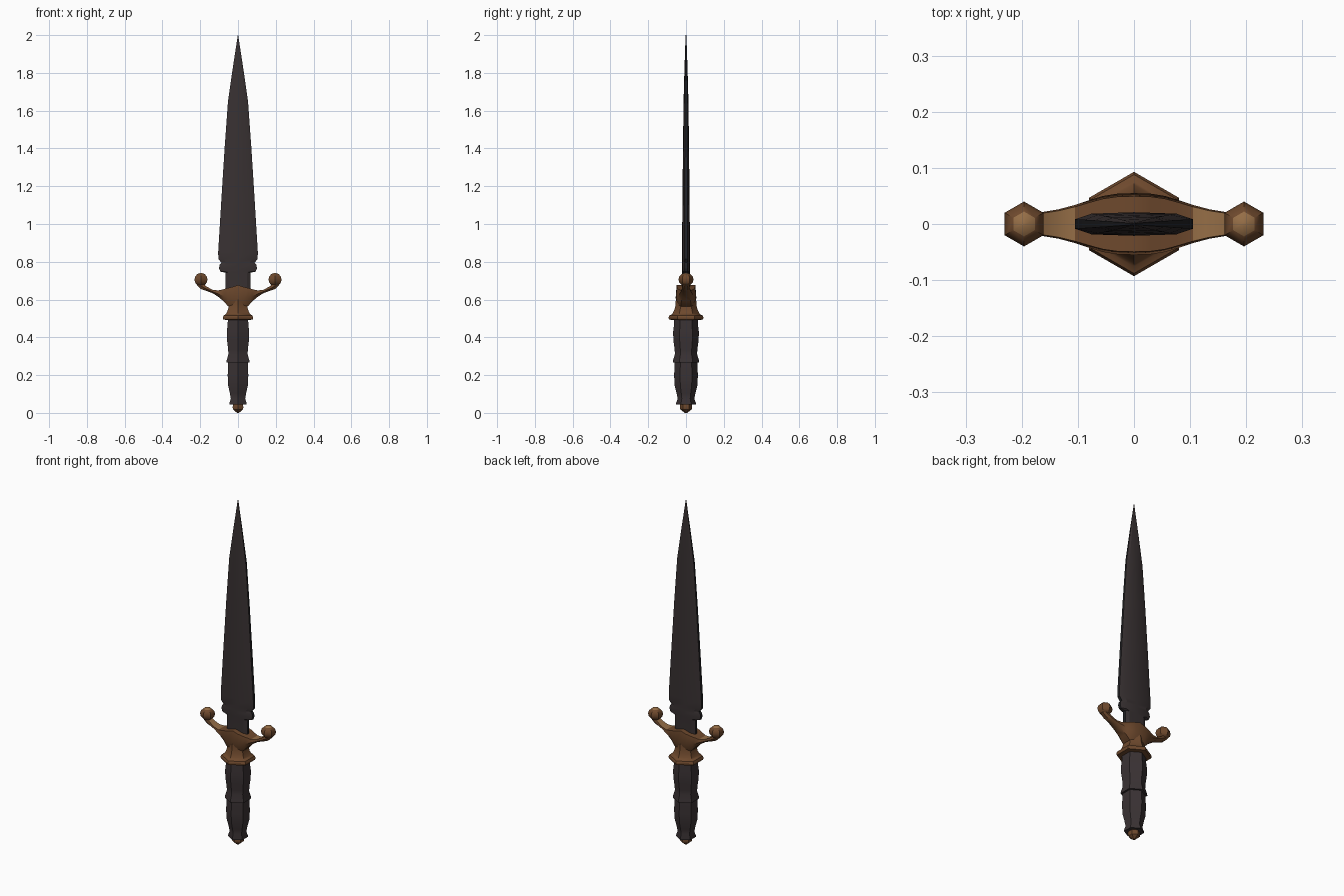
import bpy, bmesh, math
from mathutils import Vector

if "Cube" in bpy.data.objects:
    bpy.data.objects.remove(bpy.data.objects["Cube"])


def material(name, rgb):
    m = bpy.data.materials.new(name)
    m.diffuse_color = (*rgb, 1)
    m.use_nodes = True
    m.node_tree.nodes["Principled BSDF"].inputs["Base Color"].default_value = m.diffuse_color
    return m


steel = material("dark steel", (0.040, 0.031, 0.032))
edge_black = material("blackened edge", (0.016, 0.016, 0.018))
leather = material("dark grip", (0.042, 0.032, 0.034))
bronze = material("bronze", (0.155, 0.066, 0.026))
light_bronze = material("worn bronze", (0.30, 0.155, 0.062))


def loft(name, sections, mats, rule=None, smooth=30):
    """Skin a list of equal-length point rings and cap both ends."""
    bm = bmesh.new()
    rings = [[bm.verts.new(p) for p in s] for s in sections]
    n = len(rings[0])
    for a, b in zip(rings, rings[1:]):
        for i in range(n):
            j = (i + 1) % n
            bm.faces.new((a[i], a[j], b[j], b[i]))
    bm.faces.new(rings[0])
    bm.faces.new(rings[-1])
    bmesh.ops.recalc_face_normals(bm, faces=bm.faces)
    bm.normal_update()
    if rule:
        for f in bm.faces:
            f.material_index = rule(f)
    me = bpy.data.meshes.new(name)
    bm.to_mesh(me)
    bm.free()
    ob = bpy.data.objects.new(name, me)
    bpy.context.collection.objects.link(ob)
    for m in mats:
        me.materials.append(m)
    bpy.ops.object.select_all(action='DESELECT')
    ob.select_set(True)
    bpy.context.view_layer.objects.active = ob
    bpy.ops.object.shade_smooth_by_angle(angle=math.radians(smooth))
    return ob


def hexagon(r, z, cx=0, sy=1.0):
    """Six-sided ring with corners on the y axis."""
    return [(cx + r * math.sin(k * math.pi / 3), sy * r * math.cos(k * math.pi / 3), z)
            for k in range(6)]


# Blade: flattened section with a soft central ridge, notched near the guard
def blade_ring(w, t, z):
    half = [(w, 0.4 * t), (0.72 * w, 0.88 * t), (0, t), (-0.72 * w, 0.88 * t), (-w, 0.4 * t)]
    return [(x, y, z) for x, y in half] + [(x, -y, z) for x, y in reversed(half)]


blade = [(0.066, 0.021, 0.60), (0.066, 0.021, 0.742), (0.094, 0.021, 0.748),
         (0.100, 0.021, 0.765), (0.098, 0.021, 0.783), (0.088, 0.021, 0.795),
         (0.104, 0.021, 0.815), (0.105, 0.021, 0.85), (0.088, 0.019, 1.13),
         (0.071, 0.016, 1.40), (0.053, 0.013, 1.65), (0.027, 0.008, 1.83),
         (0.001, 0.002, 2.0)]
loft("blade", [blade_ring(*s) for s in blade], [steel, edge_black],
     lambda f: 1 if abs(f.normal.x) > 0.7 else 0, 20)

# Grip: six-sided, two swells parted by a flared ring
grip = [(0.052, 0.044), (0.053, 0.050), (0.044, 0.075), (0.050, 0.105), (0.060, 0.145),
        (0.063, 0.20), (0.060, 0.257), (0.060, 0.266), (0.070, 0.268), (0.069, 0.278),
        (0.059, 0.31), (0.060, 0.335), (0.067, 0.385), (0.068, 0.43), (0.063, 0.47), (0.062, 0.50)]
loft("grip", [hexagon(r, z) for r, z in grip], [leather], smooth=40)

# Pommel button
loft("pommel", [hexagon(r, z) for r, z in [(0.006, 0.0), (0.030, 0.018), (0.033, 0.03), (0.030, 0.046)]],
     [bronze])

# Collar and neck under the guard
collar = [(0.070, 0.492), (0.090, 0.494), (0.093, 0.505), (0.088, 0.516), (0.076, 0.521),
          (0.070, 0.528), (0.062, 0.545), (0.055, 0.57), (0.054, 0.60)]
loft("collar", [hexagon(r, z) for r, z in collar], [bronze])


# Cross guard: sections run across x, arms thin out and curl up to the balls
def guard_ring(x, top, bottom, d):
    mid = bottom + 0.45 * (top - bottom)
    return [(x, d * 0.9, top), (x, d, mid), (x, d * 0.55, bottom),
            (x, -d * 0.55, bottom), (x, -d, mid), (x, -d * 0.9, top)]


half = [(0.03, 0.667, 0.555, 0.054), (0.055, 0.661, 0.567, 0.050), (0.075, 0.655, 0.590, 0.044),
        (0.105, 0.648, 0.615, 0.034), (0.135, 0.652, 0.634, 0.026), (0.165, 0.668, 0.645, 0.021),
        (0.195, 0.690, 0.655, 0.019), (0.217, 0.700, 0.675, 0.016)]
guard = [(-x, a, b, d) for x, a, b, d in reversed(half)] + [(0, 0.677, 0.55, 0.055)] + half
loft("cross_guard", [guard_ring(*s) for s in guard], [bronze, light_bronze],
     lambda f: 1 if f.normal.z > 0.5 and abs(f.calc_center_median().x) > 0.1 else 0, 40)

# Ball ends of the guard
for side, label in ((-1, "left"), (1, "right")):
    rings = []
    for k in range(7):
        a = math.pi * (0.03 + 0.94 * k / 6)
        rings.append(hexagon(0.040 * math.sin(a), 0.706 - 0.035 * math.cos(a), side * 0.196))
    loft(label + "_guard_ball", rings, [bronze, light_bronze],
         lambda f: 1 if f.normal.z > 0.8 else 0, 40)
